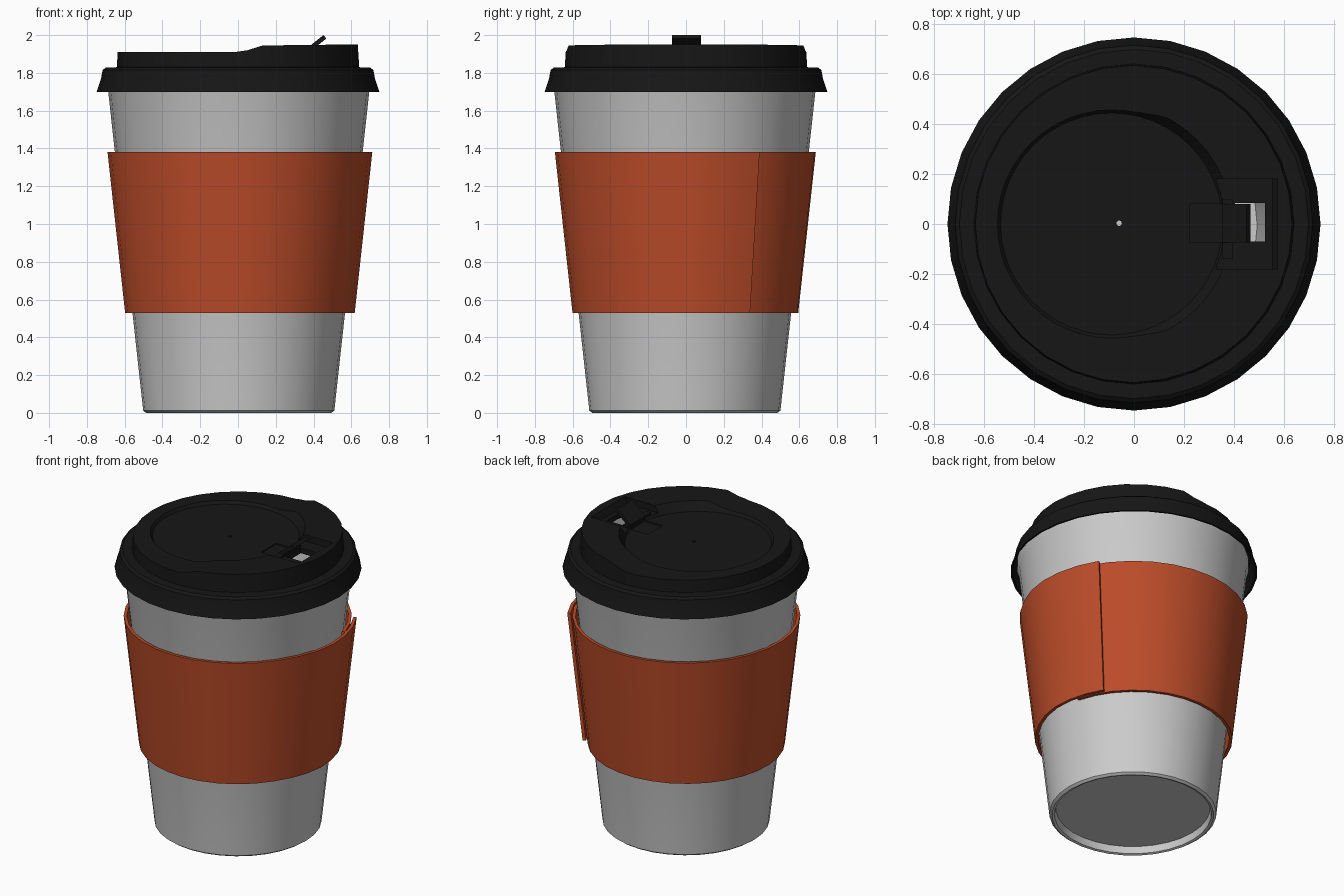
import bpy, bmesh
from math import cos, sin, radians, pi

if "Cube" in bpy.data.objects:
    bpy.data.objects.remove(bpy.data.objects["Cube"])

SIDES = 32


def material(name, rgb):
    m = bpy.data.materials.new(name)
    m.diffuse_color = (*rgb, 1)
    m.use_nodes = True
    m.node_tree.nodes["Principled BSDF"].inputs["Base Color"].default_value = m.diffuse_color
    return m


def finish(name, bm, mat=None, smooth=True):
    bmesh.ops.recalc_face_normals(bm, faces=bm.faces)
    me = bpy.data.meshes.new(name)
    bm.to_mesh(me)
    bm.free()
    ob = bpy.data.objects.new(name, me)
    bpy.context.collection.objects.link(ob)
    if mat:
        me.materials.append(mat)
    if smooth:
        shade(ob)
    return ob


def shade(ob):
    bpy.ops.object.select_all(action='DESELECT')
    ob.select_set(True)
    bpy.context.view_layer.objects.active = ob
    bpy.ops.object.shade_smooth_by_angle(angle=radians(30))


def lathe(name, profile, mat=None, cx=0, cy=0, sides=SIDES, smooth=True):
    """Closed solid of revolution; the profile starts and ends on the axis."""
    bm = bmesh.new()
    rings = []
    for r, z in profile:
        n = sides if r > 0 else 1
        rings.append([bm.verts.new((cx + r * cos(2 * pi * i / sides),
                                    cy + r * sin(2 * pi * i / sides), z)) for i in range(n)])
    for a, b in zip(rings, rings[1:]):
        for i in range(sides):
            j = (i + 1) % sides
            quad = [a[i % len(a)], a[j % len(a)], b[j % len(b)], b[i % len(b)]]
            bm.faces.new(list(dict.fromkeys(quad)))
    return finish(name, bm, mat, smooth)


def prism(name, outline, y0, y1, mat=None):
    """Outline in the xz plane, extruded along y."""
    bm = bmesh.new()
    a = [bm.verts.new((x, y0, z)) for x, z in outline]
    b = [bm.verts.new((x, y1, z)) for x, z in outline]
    bm.faces.new(a)
    bm.faces.new(b[::-1])
    for i in range(len(a)):
        j = (i + 1) % len(a)
        bm.faces.new((a[i], a[j], b[j], b[i]))
    return finish(name, bm, mat, False)


def box(name, x0, x1, y0, y1, z0, z1, mat=None):
    return prism(name, [(x0, z0), (x1, z0), (x1, z1), (x0, z1)], y0, y1, mat)


def cut(target, cutter):
    mod = target.modifiers.new("cut", 'BOOLEAN')
    mod.operation = 'DIFFERENCE'
    mod.solver = 'EXACT'
    mod.object = cutter
    bpy.context.view_layer.objects.active = target
    bpy.ops.object.modifier_apply(modifier=mod.name)
    bpy.data.objects.remove(cutter, do_unlink=True)


black = material("black_plastic", (0.008, 0.008, 0.008))
brown = material("brown_card", (0.5, 0.072, 0.022))

# Paper cup with recessed base and rolled rim
lathe("cup", [(0, 0.05), (0.468, 0.05), (0.475, 0.005), (0.49, 0), (0.506, 0.012),
              (0.691, 1.70), (0.703, 1.735), (0.703, 1.765), (0.692, 1.785),
              (0.678, 1.775), (0.672, 1.70), (0.49, 0.075), (0, 0.075)], cx=0.004, cy=-0.006)

# Card sleeve: a strip wrapped once, its outer end overlapping the inner tongue
bm = bmesh.new()
THICK, START, END, STEPS = 0.02, 15, 393, 34
cols = []
for i in range(STEPS + 1):
    deg = START + (END - START) * i / STEPS
    t = min(max((deg - 325) / 40, 0), 1)
    lift = 0.021 * t * t * (3 - 2 * t) + 0.009 * max(0, deg - 365) / 28
    c, s = cos(radians(deg)), sin(radians(deg))
    cols.append([bm.verts.new((r * c, r * s - 0.003, z)) for r, z in (
        (0.598 + lift - THICK, 0.53), (0.598 + lift, 0.53),
        (0.691 + lift, 1.38), (0.691 + lift - THICK, 1.38))])
for a, b in zip(cols, cols[1:]):
    for k in range(4):
        m = (k + 1) % 4
        bm.faces.new((a[k], a[m], b[m], b[k]))
bm.faces.new(cols[0])
bm.faces.new(cols[-1][::-1])
finish("sleeve", bm, brown)

# Lid shell with flared skirt
lid = lathe("lid", [(0, 1.98), (0.632, 1.98), (0.642, 1.83), (0.70, 1.828), (0.717, 1.815),
                    (0.725, 1.77), (0.748, 1.70), (0.736, 1.70), (0.713, 1.77),
                    (0.706, 1.80), (0.62, 1.808), (0.61, 1.87), (0, 1.87)], black, smooth=False)
# Sloping top: low at the back of the lid, high at the mouth side
cut(lid, prism("top_cutter", [(-1, 1.91), (-0.02, 1.91), (0.05, 1.92), (0.13, 1.945),
                              (0.8, 1.953), (0.8, 2.2), (-1, 2.2)], -1, 1))
# Round well, mouth channel, tab slot, drinking hole and vent
cut(lid, lathe("well_cutter", [(0, 1.89), (0.445, 1.89), (0.49, 1.96), (0.49, 2.1), (0, 2.1)],
               cx=-0.09, sides=48, smooth=False))
cut(lid, prism("channel_cutter", [(0.25, 1.905), (0.555, 1.905), (0.585, 1.97),
                                  (0.585, 2.1), (0.25, 2.1)], -0.18, 0.18))
cut(lid, box("slot_cutter", 0.225, 0.36, -0.075, 0.08, 1.882, 2.1))
cut(lid, box("mouth_cutter", 0.405, 0.525, -0.07, 0.085, 1.8, 2.1))
cut(lid, lathe("vent_cutter", [(0, 1.8), (0.011, 1.8), (0.011, 2.1), (0, 2.1)],
               cx=-0.06, cy=0.003, sides=12, smooth=False))
shade(lid)

# Flip-up tab, tilted open over the drinking hole, with its hinge
prism("tab", [(0.352, 1.92), (0.368, 1.902), (0.468, 1.982), (0.452, 2.0)], -0.075, 0.08, black)
box("tab_hinge", 0.355, 0.395, -0.14, 0.1, 1.90, 1.918, black)
